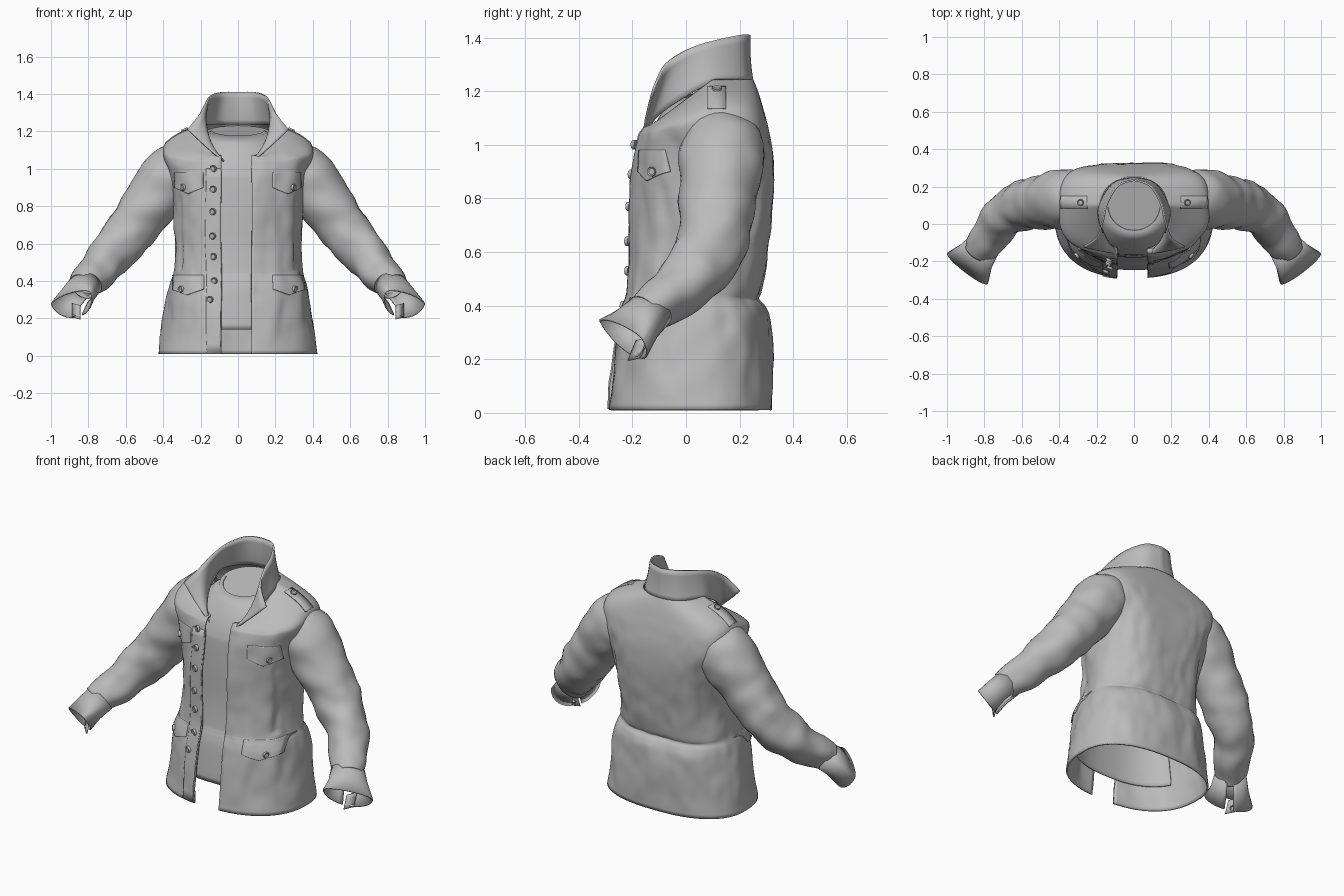
import bpy, bmesh, math
from mathutils import Vector, noise

if "Cube" in bpy.data.objects:
    bpy.data.objects.remove(bpy.data.objects["Cube"])

GREY = (0.5, 0.5, 0.5, 1)
cloth = bpy.data.materials.new("grey cloth")
cloth.use_nodes = True
cloth.diffuse_color = GREY
cloth.node_tree.nodes["Principled BSDF"].inputs["Base Color"].default_value = GREY


def finish(name, bm, thick=0.0, mirror=False, angle=50):
    bmesh.ops.recalc_face_normals(bm, faces=bm.faces)
    me = bpy.data.meshes.new(name)
    bm.to_mesh(me)
    bm.free()
    me.materials.append(cloth)
    ob = bpy.data.objects.new(name, me)
    bpy.context.collection.objects.link(ob)
    if mirror:
        ob.modifiers.new("mirror", "MIRROR").merge_threshold = 0.0005
    if thick:
        solid = ob.modifiers.new("thickness", "SOLIDIFY")
        solid.thickness, solid.offset = thick, 0
    bpy.ops.object.select_all(action="DESELECT")
    ob.select_set(True)
    bpy.context.view_layer.objects.active = ob
    bpy.ops.object.shade_smooth_by_angle(angle=math.radians(angle))


def grid(rows, closed=False):
    """Skin a list of equal-length point rows."""
    bm = bmesh.new()
    vs = [[bm.verts.new(p) for p in row] for row in rows]
    n = len(rows[0])
    for a, b in zip(vs, vs[1:]):
        for j in range(n if closed else n - 1):
            k = (j + 1) % n
            bm.faces.new((a[j], a[k], b[k], b[j]))
    return bm


def spline(pts, steps):
    """Smooth curve through tuples of any length."""
    out, ps = [], [Vector(p) for p in pts]
    for i in range(len(ps) - 1):
        p0, p1, p2, p3 = ps[max(i - 1, 0)], ps[i], ps[i + 1], ps[min(i + 2, len(ps) - 1)]
        for s in range(steps):
            t = s / steps
            out.append(p1 + (p2 - p0) * (t / 2) + (p0 * 2 - p1 * 5 + p2 * 4 - p3) * (t * t / 2)
                       + (p1 * 3 - p0 - p2 * 3 + p3) * (t ** 3 / 2))
    return out + [ps[-1]]


def fold(p, size, amount, stretch=0.45):
    return amount * noise.noise(Vector((p.x, p.y, p.z * stretch)) * size)


# Torso sections: height, half width, front y, back y, drop of the front edge, back squareness
YC, POW = 0.05, 2.4
SECTIONS = [
    (0.01, 0.42, -0.285, 0.315, 0, 2.4), (0.2, 0.392, -0.265, 0.315, 0, 2.4),
    (0.34, 0.368, -0.25, 0.308, 0, 2.4), (0.395, 0.355, -0.238, 0.29, 0, 2.4),
    (0.425, 0.345, -0.228, 0.268, 0, 2.4), (0.46, 0.34, -0.22, 0.28, 0, 2.4),
    (0.6, 0.33, -0.205, 0.3, 0, 2.6), (0.78, 0.34, -0.2, 0.315, 0, 3.4),
    (0.95, 0.365, -0.19, 0.317, 0, 4.5), (1.06, 0.395, -0.175, 0.302, 0.03, 4.8),
    (1.135, 0.385, -0.165, 0.283, 0.085, 4), (1.195, 0.3, -0.155, 0.265, 0.13, 3),
    (1.24, 0.185, -0.145, 0.247, 0.18, 2.4)]
DENSE = spline(SECTIONS, 6)


def section_point(row, t, inset=0.0):
    z, hw, yf, yb, dip, square = row
    s, c = math.sin(t), math.cos(t)
    power = 2 / (POW if c > 0 else square)
    x = (hw - inset) * math.copysign(abs(s) ** power, s)
    d = (YC - yf if c > 0 else yb - YC) - inset
    y = YC - d * math.copysign(abs(c) ** power, c)
    drop = min(1, max(0, (0.1 - y) / 0.24))
    return Vector((x, y, z - dip * drop))


def front_y(x, z):
    for a, b in zip(DENSE, DENSE[1:]):
        if a[0] <= z <= b[0]:
            r = a.lerp(b, (z - a[0]) / (b[0] - a[0]))
            return YC - (YC - r[2]) * (1 - min(1, abs(x / r[1])) ** POW) ** (1 / POW)
    return -0.2


def body_fold(p):
    """Broad folds that fade out at the hem and shoulders."""
    fade = min(1, max(0, (p.z - 0.02) / 0.08)) * min(1, max(0, (1.12 - p.z) / 0.1))
    return fade * (fold(p, 8, 0.014) + fold(p, 17, 0.006, 0.7))


def edge_angle(row, x):
    return math.asin((x / row[1]) ** (POW / 2))


# Jacket body, open down the front, with soft folds and back pleats
rows = []
for r in DENSE:
    a, b = edge_angle(r, 0.072), 2 * math.pi - edge_angle(r, 0.088)
    row = []
    for i in range(141):
        p = section_point(r, a + (b - a) * i / 140)
        out = Vector((p.x, p.y - YC, 0)).normalized()
        push = body_fold(p)
        if p.y > YC and 0.46 < p.z < 1.02:
            fade = math.sin(math.pi * (p.z - 0.46) / 0.56)
            push -= 0.015 * fade * math.exp(-((abs(p.x) - 0.29) / 0.03) ** 2)
        if p.y < YC and 0.46 < p.z < 0.85:
            push -= 0.012 * math.exp(-((abs(p.x) - 0.31) / 0.015) ** 2)
        row.append(p + out * push)
    rows.append(row)
finish("jacket_body", grid(rows), 0.01)

# Undershirt front and neck
shirt = [r for r in DENSE if 0.14 <= r[0] <= 0.98]
shirt = [Vector((0.14, *shirt[0][1:]))] + shirt
rows = [[section_point(r, 1.15 * i / 16, 0.025) for i in range(-16, 17)] for r in shirt]
for hw, yf, z in ((0.27, -0.125, 1.06), (0.2, -0.08, 1.13), (0.14, -0.035, 1.175)):
    rows.append([Vector((hw * math.sin(k), 0.1 - (0.1 - yf) * math.cos(k), z + 0.03 * (1 - math.cos(k))))
                 for k in (1.5 * i / 16 for i in range(-16, 17))])
finish("undershirt", grid(rows), 0.006)

bm = bmesh.new()
bmesh.ops.create_circle(bm, cap_ends=True, segments=40, radius=1)
for v in bm.verts:
    v.co = Vector((0.165 * v.co.x, 0.1 + 0.14 * v.co.y, 1.2 + 0.03 * v.co.y))
finish("undershirt_neck", bm)

# Standing collar with spread tips
base = spline([(0, 0.247, 1.235), (0.11, 0.217, 1.235), (0.185, 0.1, 1.23), (0.18, 0.0, 1.18),
               (0.135, -0.1, 1.11), (0.075, -0.16, 1.04)], 5)
top = spline([(0, 0.235, 1.41), (0.085, 0.205, 1.41), (0.143, 0.11, 1.39), (0.168, 0.01, 1.358),
              (0.2, -0.075, 1.3), (0.27, -0.12, 1.21)], 5)
rows = []
for i in range(7):
    t = i / 6
    rows.append([b.lerp(c, t) - Vector((0, 0.004, 0.006)) * math.sin(math.pi * t)
                 for b, c in zip(base, top)])
finish("collar", grid(rows), 0.01, True)


def tube_ring(c, tangent, ru, up, down, tilt=0.0, count=32):
    u = tangent.cross(Vector((0, 0, 1))).normalized()
    v = u.cross(tangent).normalized()
    u = u + Vector((0, 0, tilt))
    ring = []
    for i in range(count):
        k = 2 * math.pi * i / count
        s = math.sin(k)
        ring.append(c + u * (ru * math.cos(k)) + v * (s * (up if s > 0 else down)))
    return ring


# Sleeves: centre and radius along the arm, with gathered folds at the elbow
arm = spline([(0.25, 0.135, 1.05, 0.11), (0.335, 0.135, 0.985, 0.152), (0.4, 0.132, 0.91, 0.155),
              (0.475, 0.118, 0.805, 0.14), (0.56, 0.108, 0.69, 0.13), (0.655, 0.065, 0.57, 0.12),
              (0.73, -0.01, 0.48, 0.105), (0.785, -0.085, 0.42, 0.09), (0.825, -0.145, 0.37, 0.078)], 6)
rows = []
for i, p in enumerate(arm):
    tangent = (arm[min(i + 1, len(arm) - 1)] - arm[max(i - 1, 0)]).to_3d().normalized()
    c = p.to_3d()
    ring = tube_ring(c, tangent, p[3], p[3], p[3])
    wrinkle = 0.018 if 24 < i < 46 else 0.01
    rows.append([q + (q - c).normalized() * fold(q, 9, wrinkle, 1.2) for q in ring])
finish("sleeve", grid(rows, True), 0.008, True)

# Flared cuffs
aim = Vector((0.5, -0.65, -0.55)).normalized()
rows = [tube_ring(Vector((0.805, -0.12, 0.39)), aim, 0.086, 0.078, 0.075),
        tube_ring(Vector((0.85, -0.18, 0.345)), aim, 0.102, 0.062, 0.085, 0.1),
        tube_ring(Vector((0.892, -0.24, 0.305)), aim, 0.132, 0.035, 0.115, 0.25)]
rows = [r[25:] + r[:24] for r in rows]
finish("cuff", grid(rows), 0.008, True)

# Cuff tab closing the slit
tab = [[Vector((0.845 + 0.04 * i, -0.185 + 0.04 * i - 0.01 * j, 0.27 - 0.025 * j + 0.01 * i))
        for i in range(2)] for j in range(4)]
finish("cuff_tab", grid(tab), 0.008, True)


def front_patch(name, x0, x1, z0, z1, point=0.0, mirror=True):
    """Thin cloth plate that follows the jacket front; point lowers its middle."""
    rows = []
    for j in range(21):
        row = []
        for i in range(13):
            x = x0 + (x1 - x0) * i / 12
            low = z0 - point * (1 - abs(i / 6 - 1))
            z = low + (z1 - low) * j / 20
            p = Vector((x, front_y(x, z), z))
            out = Vector((p.x, p.y - YC, 0)).normalized()
            row.append(p + out * (body_fold(p) + 0.009 - 0.005 * j / 20))
        rows.append(row)
    finish(name, grid(rows), 0.006, mirror)


# Pocket flaps and button placket
front_patch("left_chest_flap", 0.18, 0.335, 0.9, 0.98, 0.035, False)
front_patch("right_chest_flap", -0.335, -0.18, 0.9, 0.98, 0.035, False)
front_patch("left_lower_flap", 0.18, 0.345, 0.355, 0.43, 0.03, False)
front_patch("right_lower_flap", -0.345, -0.18, 0.355, 0.43, 0.03, False)
front_patch("button_placket", -0.165, -0.089, 0.015, 1.0, 0, False)


def button(name, loc, normal, mirror=False):
    bm = bmesh.new()
    bmesh.ops.create_cone(bm, cap_ends=True, segments=20, radius1=0.018, radius2=0.017, depth=0.014)
    cap = [f for f in bm.faces if f.normal.z > 0.9]
    bmesh.ops.inset_region(bm, faces=cap, thickness=0.005, depth=-0.004)
    turn = Vector(normal).to_track_quat("Z", "Y").to_matrix()
    for v in bm.verts:
        v.co = turn @ v.co + Vector(loc)
    finish(name, bm, 0, mirror, 30)


def front_button(name, x, z):
    p = Vector((x, front_y(x, z), z))
    out = Vector((p.x, p.y - YC, 0)).normalized()
    button(name, p + out * (body_fold(p) + 0.014), out)


for n, z in enumerate((1.0, 0.89, 0.77, 0.64, 0.53, 0.4, 0.3)):
    front_button("front_button_%d" % (n + 1), -0.125 - 0.02 * (z < 0.35), z)
for side, s in (("left", 1), ("right", -1)):
    front_button(side + "_chest_button", 0.285 * s, 0.9)
    front_button(side + "_lower_button", 0.29 * s, 0.355)
button("shoulder_button", (0.285, 0.115, 1.208), (0.45, 0, 1), True)
button("cuff_button", (0.87, -0.175, 0.222), (-0.5, 0.5, -0.5), True)

# Shoulder straps
strap = spline([(0.25, 0, 1.217), (0.3, 0, 1.197), (0.35, 0, 1.169), (0.39, 0, 1.135)], 4)
rows = [[p + Vector((0, y, 0)) for y in (0.08, 0.115, 0.15)] for p in strap]
finish("shoulder_strap", grid(rows), 0.006, True)
